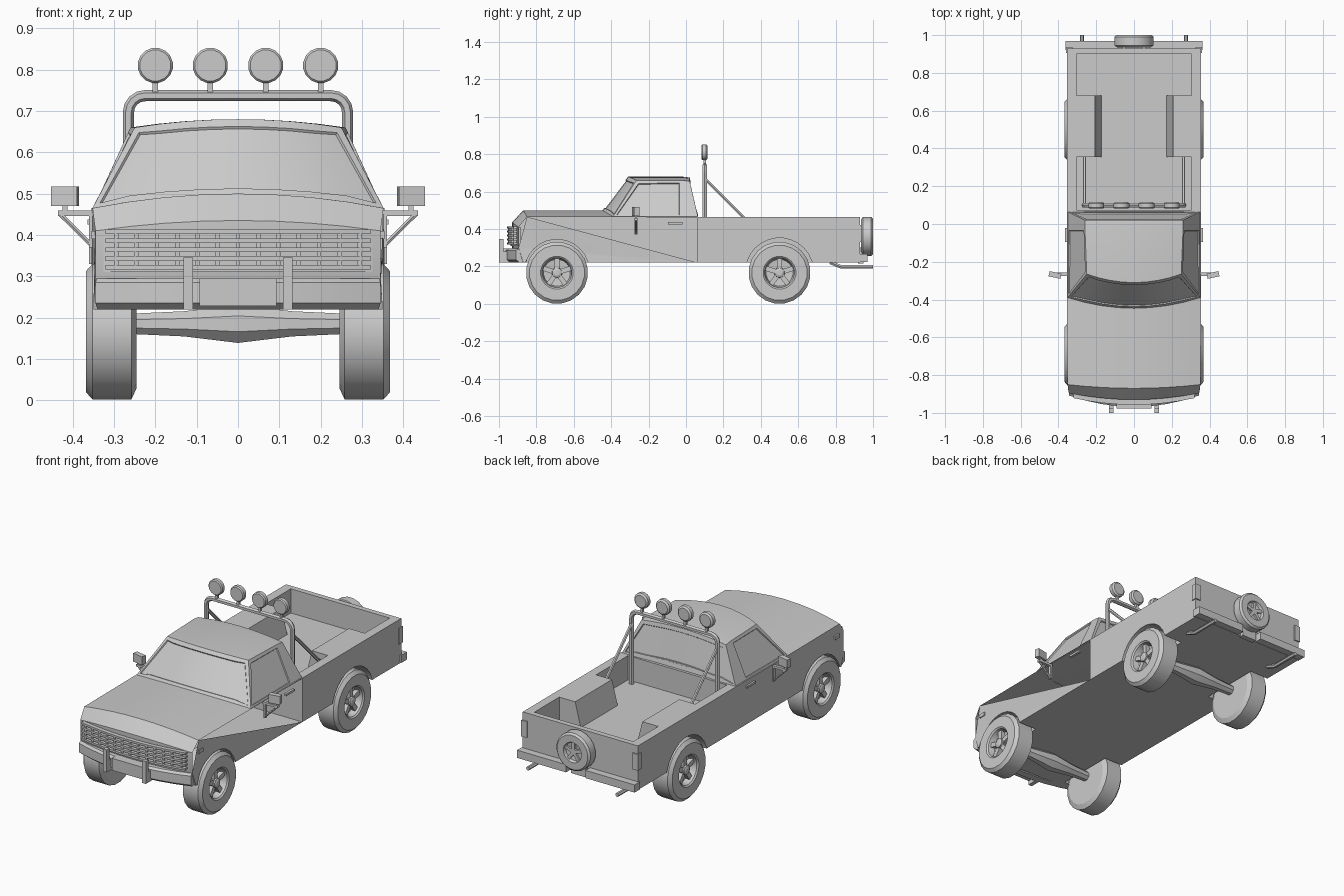
import bpy, math
from mathutils import Vector
import bmesh

if "Cube" in bpy.data.objects:
    bpy.data.objects.remove(bpy.data.objects["Cube"])

COLS = [-1, -0.75, -0.5, -0.25, 0, 0.25, 0.5, 0.75, 1]
cutters = []


def mesh(name, verts, faces):
    me = bpy.data.meshes.new(name)
    me.from_pydata([Vector(v) for v in verts], [], faces)
    bm = bmesh.new()
    bm.from_mesh(me)
    bmesh.ops.recalc_face_normals(bm, faces=bm.faces)
    bm.to_mesh(me)
    bm.free()
    ob = bpy.data.objects.new(name, me)
    bpy.context.collection.objects.link(ob)
    return ob


def box(name, x0, x1, y0, y1, z0, z1):
    return prism(name, [(x0, y0), (x1, y0), (x1, y1), (x0, y1)], z0, z1)


def prism(name, plan, z0, z1, plan_top=None):
    n = len(plan)
    verts = [(x, y, z0) for x, y in plan] + [(x, y, z1) for x, y in (plan_top or plan)]
    faces = [[i, (i + 1) % n, n + (i + 1) % n, n + i] for i in range(n)]
    return mesh(name, verts, faces + [list(range(n)), list(range(n, 2 * n))])


def loft(name, rows, side_faces=None):
    """Closed loop of crosswise rows (y, bow, half width, z, crown), capped at both sides."""
    n, m = len(COLS), len(rows)
    verts = [(hw * u, y + c * u * u, z - d * u * u) for y, c, hw, z, d in rows for u in COLS]
    faces = [[r * n + i, r * n + i + 1, (r + 1) % m * n + i + 1, (r + 1) % m * n + i]
             for r in range(m) for i in range(n - 1)]
    for col in (0, n - 1):
        for f in side_faces or [range(m)]:
            faces.append([r * n + col for r in f])
    return mesh(name, verts, faces)


def lathe(name, profile, loc, axis='x', flip=1, sides=20):
    """Spin (along axis, radius) points; the ends are capped."""
    verts, faces = [], []
    for a, r in profile:
        for k in range(sides):
            t = 2 * math.pi * (k + 0.5) / sides
            p, q = r * math.cos(t), r * math.sin(t)
            v = (a * flip, p, q) if axis == 'x' else (p, a * flip, q)
            verts.append(Vector(v) + Vector(loc))
    for j in range(len(profile) - 1):
        for k in range(sides):
            k2 = (k + 1) % sides
            faces.append([j * sides + k, j * sides + k2, (j + 1) * sides + k2, (j + 1) * sides + k])
    last = (len(profile) - 1) * sides
    faces += [list(range(sides)), list(range(last, last + sides))]
    return mesh(name, verts, faces)


def tube(name, pts, r):
    cu = bpy.data.curves.new(name, 'CURVE')
    cu.dimensions = '3D'
    cu.bevel_depth, cu.bevel_resolution, cu.use_fill_caps = r, 1, True
    sp = cu.splines.new('POLY')
    sp.points.add(len(pts) - 1)
    for p, co in zip(sp.points, pts):
        p.co = (*co, 1)
    ob = bpy.data.objects.new(name, cu)
    bpy.context.collection.objects.link(ob)


def cut(ob, cutter):
    cutter.hide_render = True
    cutters.append(cutter)
    mod = ob.modifiers.new('cut', 'BOOLEAN')
    mod.object, mod.operation, mod.solver = cutter, 'DIFFERENCE', 'EXACT'


# front body with crowned hood and sloped nose
front = loft('front_body', [(-0.90, 0.03, 0.35, 0.22, 0), (-0.93, 0.035, 0.345, 0.30, 0),
                            (-0.93, 0.035, 0.345, 0.435, 0.025), (-0.87, 0.02, 0.352, 0.50, 0.035),
                            (-0.40, 0, 0.355, 0.50, 0.035), (0.06, 0, 0.355, 0.50, 0.035),
                            (0.06, 0, 0.355, 0.22, 0)])

# cab with inset windows
cab = loft('cab', [(-0.45, 0.06, 0.352, 0.495, 0.03), (-0.31, 0.045, 0.25, 0.68, 0.02),
                   (-0.02, 0, 0.26, 0.68, 0.02), (0.02, 0, 0.26, 0.675, 0.02),
                   (0.065, 0, 0.352, 0.47, 0.01), (-0.02, 0, 0.352, 0.47, 0.01)],
           [(0, 1, 2, 5), (2, 3, 4, 5)])
bm = bmesh.new()
bm.from_mesh(cab.data)
bm.faces.ensure_lookup_table()
n = len(COLS) - 1
fs = list(bm.faces)
for region in (fs[:n], fs[3 * n:4 * n], [fs[6 * n]], [fs[6 * n + 2]]):
    bmesh.ops.inset_region(bm, faces=region, thickness=0.022, depth=0)
    bmesh.ops.inset_region(bm, faces=region, thickness=0.003, depth=-0.006)
bm.to_mesh(cab.data)
bm.free()

# load bed: block minus a cavity that leaves the wheel housings standing
bed = box('bed', -0.355, 0.355, 0.06, 0.93, 0.22, 0.465)


def cavity(w):
    half = [(0.305, 0.075), (0.305, 0.355), (w, 0.355), (w, 0.68), (0.305, 0.68), (0.305, 0.9)]
    return half + [(-x, y) for x, y in reversed(half)]


cut(bed, prism('bed_cutter', cavity(0.172), 0.33, 0.465 + 0.01, cavity(0.21)))

# wheels, axles and wheel arches
TYRE = [(-0.06, 0.09), (-0.06, 0.14), (-0.048, 0.166), (0.046, 0.166), (0.062, 0.148),
        (0.062, 0.088), (0.055, 0.08), (0.02, 0.072), (0.015, 0.03)]
for tag, y, body, r in (('front', -0.69, front, 0.174), ('rear', 0.50, bed, 0.182)):
    lathe(tag + '_axle', [(-0.27, 0.026), (-0.13, 0.033), (0, 0.05), (0.13, 0.033), (0.27, 0.026)],
          (0, y, 0.185), sides=8)
    for s in (-1, 1):
        cut(body, lathe('arch_cutter', [(-0.08, r), (0.1, r)], (s * 0.32, y, 0.17), flip=s, sides=28))
        lathe(tag + '_wheel', TYRE, (s * 0.306, y, 0.166), flip=s)
        lathe(tag + '_hub', [(0, 0.03), (0.05, 0.026), (0.055, 0.015)], (s * 0.306, y, 0.166), flip=s, sides=10)
        for k in range(5):
            sp = box(tag + '_spoke', -0.012, 0.012, -0.013, 0.013, 0.02, 0.078)
            sp.location = (s * 0.336, y, 0.166)
            sp.rotation_euler.x = 2 * math.pi * k / 5

# grille bars
loft('grille_back', [(y, 0.035, 0.325, z, 0) for y, z in ((-0.937, 0.31), (-0.937, 0.41), (-0.92, 0.41), (-0.92, 0.31))])
for i in range(5):
    z = 0.316 + i * 0.0215
    loft('grille_bar', [(y, 0.035, 0.32, zz, 0) for y, zz in
                        ((-0.957, z), (-0.957, z + 0.011), (-0.935, z + 0.011), (-0.935, z))])
for i in range(-6, 7):
    x = i * 0.049
    y = -0.93 + 0.035 * (x / 0.325) ** 2
    box('grille_post', x - 0.005, x + 0.005, y - 0.022, y, 0.316, 0.412)

# front bumper, plate and guards
loft('front_bumper', [(y, 0.06, hw, z, 0) for y, hw, z in
                      ((-0.95, 0.34, 0.22), (-0.968, 0.345, 0.235), (-0.968, 0.345, 0.285),
                       (-0.955, 0.342, 0.295), (-0.91, 0.34, 0.295), (-0.91, 0.34, 0.22))])
box('front_plate', -0.093, 0.093, -0.978, -0.94, 0.228, 0.295)

# rear bumper, spare wheel and carrier
lathe('spare_wheel', [(-0.03, 0.09), (-0.02, 0.105), (0.025, 0.105), (0.035, 0.095), (0.035, 0.056),
                      (0.02, 0.05), (0.015, 0.02), (0.028, 0.018)], (0, 0.965, 0.36), axis='y')
for k in range(5):
    sp = box('spare_spoke', -0.009, 0.009, -0.008, 0.008, 0.015, 0.053)
    sp.location = (0, 0.985, 0.36)
    sp.rotation_euler.y = 2 * math.pi * k / 5
box('spare_carrier', -0.045, 0.045, 0.92, 0.95, 0.215, 0.30)

# roll bar with lamps
arc = [(0.225 + 0.04 * math.sin(a), 0.1, 0.697 + 0.04 * math.cos(a)) for a in
       [math.pi / 2 * i / 4 for i in range(5)]]
half = arc + [(0.265, 0.1, 0.33)]
tube('roll_bar', [(-x, y, z) for x, y, z in reversed(half)] + half, 0.0135)
for x in (-0.2, -0.067, 0.067, 0.2):
    lathe('roof_lamp', [(-0.018, 0.038), (-0.012, 0.043), (0.008, 0.043), (0.016, 0.034)],
          (x, 0.1, 0.81), axis='y', sides=16)
    box('lamp_stem', x - 0.007, x + 0.007, 0.093, 0.107, 0.745, 0.775)

# parts on both sides
for s in (-1, 1):
    def sbox(name, x0, x1, *rest):
        return box(name, min(s * x0, s * x1), max(s * x0, s * x1), *rest)
    tube('roll_bar_brace', [(s * 0.262, 0.1, 0.67), (s * 0.262, 0.36, 0.41)], 0.009)
    sbox('bumper_guard', 0.109, 0.132, -1.0, -0.975, 0.22, 0.345)
    sbox('guard_foot', 0.109, 0.132, -0.98, -0.94, 0.22, 0.28)
    sbox('rear_bumper', 0.06, 0.362, 0.92, 0.97, 0.222, 0.265)
    sbox('tail_lamp', 0.325, 0.36, 0.905, 0.937, 0.33, 0.42)
    tube('exhaust_pipe', [(s * 0.275, 0.77, 0.222), (s * 0.275, 0.83, 0.197), (s * 0.275, 1.0, 0.197)], 0.011)
    sbox('door_handle', 0.35, 0.364, -0.095, -0.02, 0.425, 0.437)
    sbox('side_marker', 0.345, 0.355, -0.85, -0.81, 0.39, 0.41)
    # door mirror on a bracket
    m = sbox('door_mirror', -0.032, 0.032, -0.016, 0.012, 0.47, 0.517)
    m.location = (s * 0.418, -0.268, 0)
    m.rotation_euler.z = s * 0.2
    sbox('mirror_arm', 0.345, 0.435, -0.275, -0.258, 0.446, 0.459)
    sbox('mirror_stem', 0.413, 0.424, -0.272, -0.262, 0.455, 0.475)
    tube('mirror_strut', [(s * 0.354, -0.267, 0.375), (s * 0.43, -0.267, 0.45)], 0.006)
    sbox('mirror_mount', 0.35, 0.36, -0.275, -0.258, 0.37, 0.455)

# bake modifiers and curves, drop cutters, shade
bpy.context.view_layer.update()
parts = [o for o in bpy.data.objects if o not in cutters]
bpy.ops.object.select_all(action='DESELECT')
for o in parts:
    o.select_set(True)
bpy.context.view_layer.objects.active = parts[0]
bpy.ops.object.convert(target='MESH')
for c in cutters:
    bpy.data.objects.remove(c)
bpy.ops.object.shade_smooth_by_angle(angle=math.radians(25))
